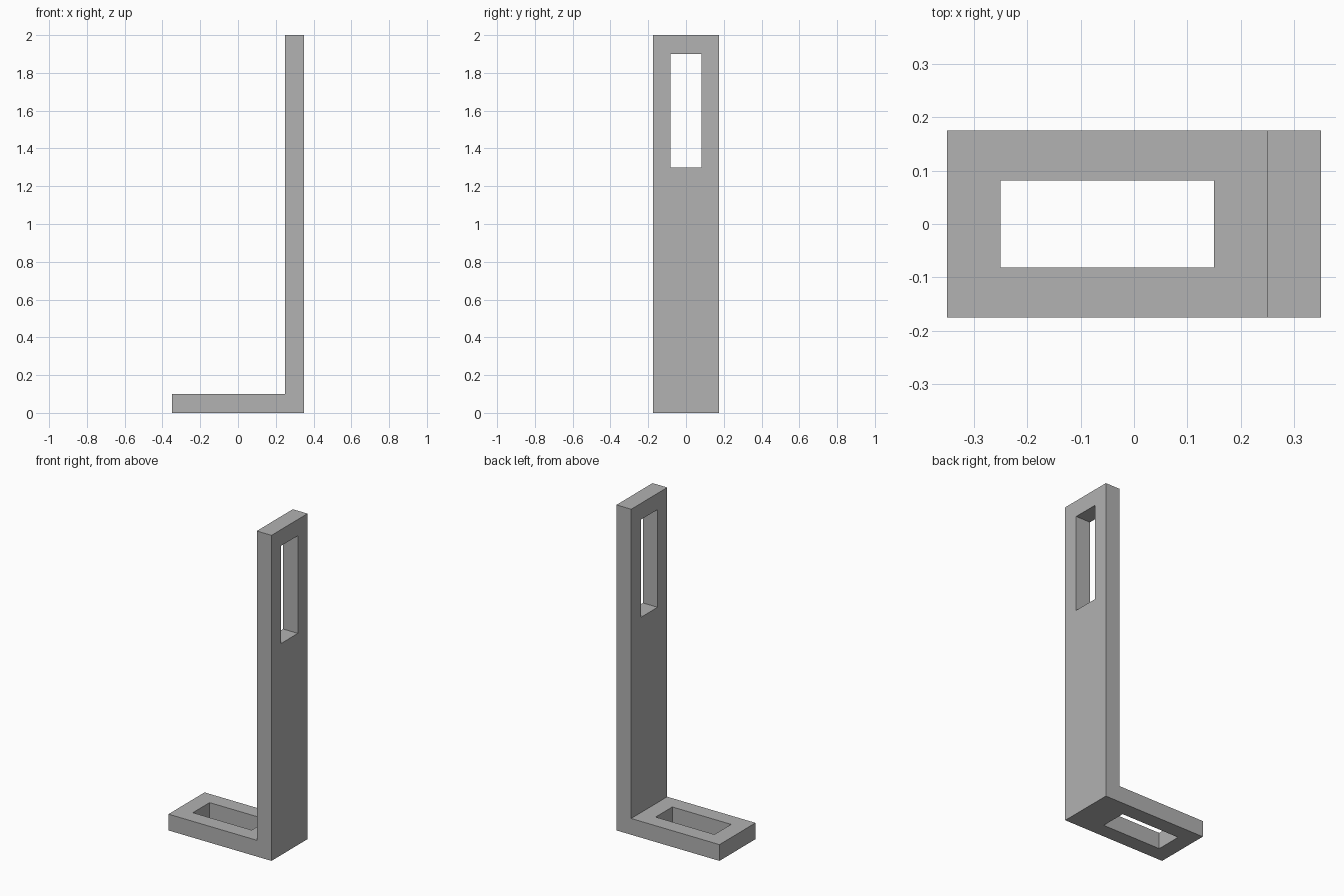
import bpy
import bmesh

default = bpy.data.objects.get("Cube")
if default:
    bpy.data.objects.remove(default, do_unlink=True)

HALF_DEPTH = 0.175
SLOT_HALF = 0.081

# Single flat grey
grey = bpy.data.materials.new("plain grey")
grey.use_nodes = True
colour = (0.445, 0.445, 0.445, 1)
grey.diffuse_color = colour
grey.node_tree.nodes["Principled BSDF"].inputs["Base Color"].default_value = colour


def extrude_profile(name, points, half):
    """Extrude an x-z outline symmetrically along y."""
    bm = bmesh.new()
    face = bm.faces.new([bm.verts.new((x, -half, z)) for x, z in points])
    side = bmesh.ops.extrude_face_region(bm, geom=[face])["geom"]
    moved = [v for v in side if isinstance(v, bmesh.types.BMVert)]
    bmesh.ops.translate(bm, verts=moved, vec=(0, 2 * half, 0))
    bmesh.ops.recalc_face_normals(bm, faces=bm.faces)
    mesh = bpy.data.meshes.new(name)
    bm.to_mesh(mesh)
    bm.free()
    mesh.materials.append(grey)
    obj = bpy.data.objects.new(name, mesh)
    bpy.context.collection.objects.link(obj)
    return obj


def cut_slot(target, name, x0, x1, z0, z1):
    """Cut a rectangular slot through the target."""
    cutter = extrude_profile(name, [(x0, z0), (x1, z0), (x1, z1), (x0, z1)], SLOT_HALF)
    cutter.hide_render = True
    mod = target.modifiers.new(name, "BOOLEAN")
    mod.operation = "DIFFERENCE"
    mod.solver = "EXACT"
    mod.object = cutter
    bpy.context.view_layer.objects.active = target
    bpy.ops.object.modifier_apply(modifier=mod.name)
    bpy.data.objects.remove(cutter, do_unlink=True)


# L-shaped bracket: foot and upright in one piece
bracket = extrude_profile("angle_bracket", [
    (-0.35, 0), (0.35, 0), (0.35, 2), (0.25, 2), (0.25, 0.1), (-0.35, 0.1)], HALF_DEPTH)

# Slot in the foot and slot near the top of the upright
cut_slot(bracket, "foot_slot_cutter", -0.25, 0.15, -0.1, 0.2)
cut_slot(bracket, "upright_slot_cutter", 0.15, 0.45, 1.3, 1.9)
